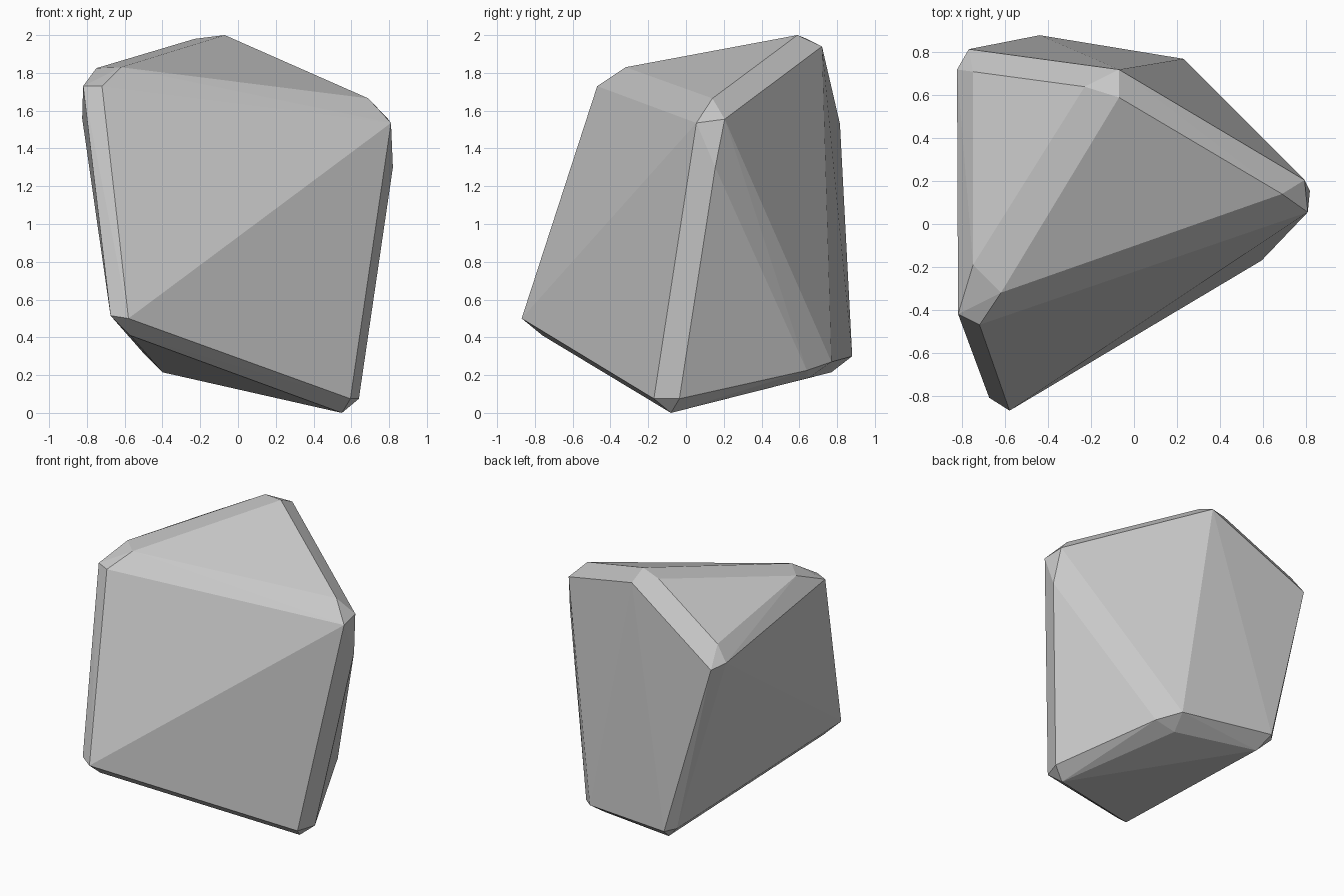
import bpy
import bmesh
from math import radians

# Remove the default object
default_cube = bpy.data.objects.get("Cube")
if default_cube:
    bpy.data.objects.remove(default_cube, do_unlink=True)


def make_material(name, colour):
    """Plain flat material, same colour in viewport and render."""
    material = bpy.data.materials.new(name)
    material.use_nodes = True
    material.diffuse_color = colour
    shader = material.node_tree.nodes["Principled BSDF"]
    shader.inputs["Base Color"].default_value = colour
    shader.inputs["Roughness"].default_value = 0.9
    return material


# Each rough corner of the boulder is chipped into a few points
chipped_corners = {
    "summit": [(-.07, .59, 2), (-.07, .72, 1.94), (-.23, .64, 1.98)],
    "upper_front": [(-.62, -.32, 1.83), (-.75, -.19, 1.825),
                    (-.72, -.47, 1.73), (-.82, -.42, 1.73)],
    "upper_side": [(.69, .14, 1.665), (.81, .055, 1.535),
                   (.795, .205, 1.555), (.82, .155, 1.3)],
    "upper_back": [(-.77, .815, 1.53), (-.825, .72, 1.56), (-.75, .71, 1.675)],
    "lower_front": [(-.58, -.87, .5), (-.675, -.81, .515), (-.57, -.76, .41)],
    "foot": [(.55, -.08, 0), (.595, -.17, .075), (.64, -.035, .075)],
    "lower_back": [(-.44, .88, .3), (-.4, .77, .215), (-.495, .81, .31)],
    "lower_side": [(.23, .77, .27), (.2, .65, .185), (.35, .64, .225)],
}


def build_boulder(name, corners, material):
    """Wrap the chipped corners in a tight faceted skin."""
    bm = bmesh.new()
    for points in corners.values():
        for point in points:
            bm.verts.new(point)
    bmesh.ops.convex_hull(bm, input=list(bm.verts))

    # Drop anything left inside the skin, then merge almost coplanar facets
    loose = [vert for vert in bm.verts if not vert.link_faces]
    bmesh.ops.delete(bm, geom=loose, context="VERTS")
    bmesh.ops.dissolve_limit(bm, angle_limit=radians(1),
                             verts=list(bm.verts), edges=list(bm.edges))
    bmesh.ops.recalc_face_normals(bm, faces=list(bm.faces))
    for face in bm.faces:
        face.smooth = False

    mesh = bpy.data.meshes.new(name)
    bm.to_mesh(mesh)
    bm.free()
    mesh.materials.append(material)
    boulder = bpy.data.objects.new(name, mesh)
    bpy.context.collection.objects.link(boulder)
    return boulder


# Faceted boulder in a single stone grey
stone_grey = make_material("stone_grey", (.58, .58, .58, 1))
build_boulder("boulder", chipped_corners, stone_grey)
